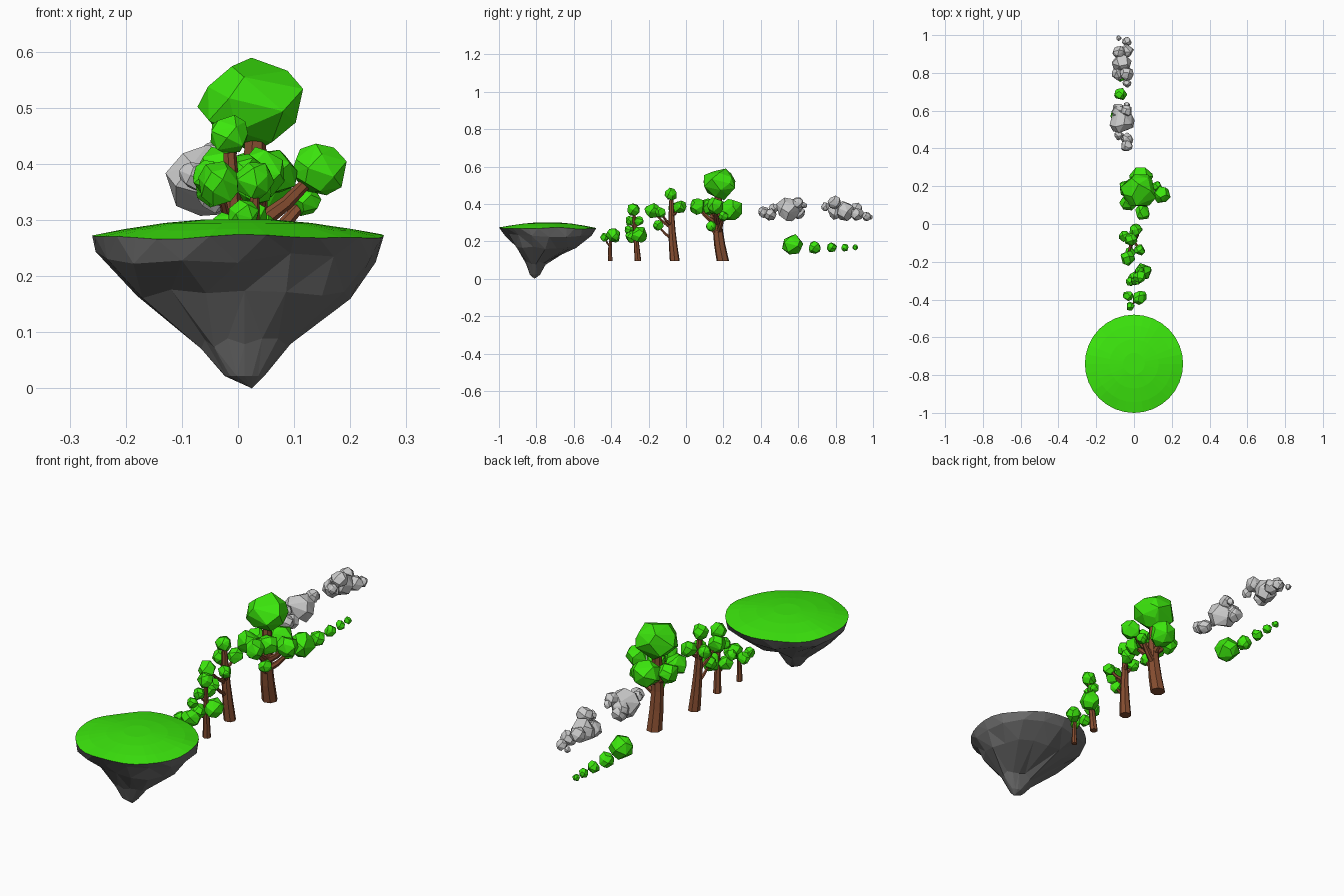
import bpy, bmesh, math, random
from mathutils import Vector

if "Cube" in bpy.data.objects:
    bpy.data.objects.remove(bpy.data.objects["Cube"])

random.seed(7)


def material(name, color):
    m = bpy.data.materials.new(name)
    m.diffuse_color = (*color, 1)
    m.use_nodes = True
    m.node_tree.nodes["Principled BSDF"].inputs["Base Color"].default_value = m.diffuse_color
    return m


GREEN = material("leaf_green", (0.045, 0.8, 0.004))
BROWN = material("bark_brown", (0.24, 0.075, 0.03))
STONE = material("dark_stone", (0.14, 0.14, 0.14))


def finish(bm, name, mat=None):
    bmesh.ops.recalc_face_normals(bm, faces=bm.faces)
    me = bpy.data.meshes.new(name)
    bm.to_mesh(me)
    bm.free()
    ob = bpy.data.objects.new(name, me)
    bpy.context.collection.objects.link(ob)
    if mat:
        me.materials.append(mat)
    return ob


def blob(bm, x, y, z, r, n=18):
    """Chunky faceted ball: convex hull of jittered points on a sphere."""
    c, spin, verts = Vector((x, y, z)), random.uniform(0, 6.28), []
    for i in range(n):
        h = 1 - 2 * (i + 0.5) / n
        a = spin + i * 2.39996 + random.uniform(-0.35, 0.35)
        s = math.sqrt(1 - h * h)
        k = r * random.uniform(0.98, 1.16)
        verts.append(bm.verts.new(c + k * Vector((s * math.cos(a), s * math.sin(a), h))))
    res = bmesh.ops.convex_hull(bm, input=verts)
    junk = [g for g in res["geom_interior"] if isinstance(g, bmesh.types.BMVert)]
    if junk:
        bmesh.ops.delete(bm, geom=junk, context='VERTS')


def blobs(name, items, mat=None):
    bm = bmesh.new()
    for it in items:
        blob(bm, *it)
    return finish(bm, name, mat)


def bridge(bm, rings):
    for a, b in zip(rings, rings[1:]):
        n = len(a)
        for k in range(n):
            bm.faces.new((a[k], a[(k + 1) % n], b[(k + 1) % n], b[k]))


def circle(n):
    return [2 * math.pi * k / n for k in range(n)]


def tube(bm, pts, r0, r1, sides=7):
    """Tapered branch following a path."""
    rings, last = [], len(pts) - 1
    for i, p in enumerate(pts):
        d = (pts[min(i + 1, last)] - pts[max(i - 1, 0)]).normalized()
        if i == 0 and d.z > 0.9:
            d = Vector((0, 0, 1))
        q = Vector((0, 0, 1)).rotation_difference(d)
        r = r0 + (r1 - r0) * i / last
        rings.append([bm.verts.new(p + q @ Vector((r * math.cos(a), r * math.sin(a), 0)))
                      for a in circle(sides)])
    bridge(bm, rings)
    bm.faces.new(rings[0])
    bm.faces.new(rings[-1])


def tree(name, base, top, bend, r0, r1, leaves):
    """Trunk bowed by bend along y, with a branch to each leaf clump."""
    bm = bmesh.new()
    base, top = Vector(base), Vector(top)

    def trunk(t):
        return base.lerp(top, t) + Vector((0, bend * math.sin(math.pi * t), 0))

    tube(bm, [trunk(i / 4) for i in range(5)], r0, r1)
    for leaf in leaves:
        end = Vector(leaf[:3])
        if (end - top).length > 0.045:
            # branches leave the trunk a little below their clump
            reach = (end - trunk(0.5)).xy.length
            t = (end.z - 0.02 - 0.7 * reach - base.z) / (top.z - base.z)
            start = trunk(min(0.9, max(0.3, t)))
            mid = start.lerp(end, 0.5) - Vector((0, 0, 0.008))
            tube(bm, [start, mid, end], r1 * 0.8, r1 * 0.45, 6)
    finish(bm, name + "_trunk", BROWN)
    blobs(name + "_leaves", leaves, GREEN)


# floating island: grass dome
CY, R = -0.74, 0.26


def rim_z(a):
    return 0.27 + 0.003 * math.sin(4 * a + 1) + 0.002 * math.sin(7 * a)


bm = bmesh.new()
rings = []
for f in (1, 0.78, 0.5, 0.22):
    rings.append([bm.verts.new((R * f * math.cos(a), CY + R * f * math.sin(a),
                                0.27 + (rim_z(a) - 0.27) * f ** 4 + 0.033 * (1 - f * f)))
                  for a in circle(32)])
bridge(bm, rings)
bm.faces.new(rings[-1])
finish(bm, "island_grass", GREEN)

# floating island: rock underside (z, centre y, half width, half depth)
bm = bmesh.new()
rings = []
profile = [(0.27, CY, R, R), (0.233, -0.732, 0.254, 0.244), (0.17, -0.752, 0.19, 0.168),
           (0.08, -0.803, 0.082, 0.055), (0.022, -0.808, 0.036, 0.028)]
for i, (z, cy, rx, ry) in enumerate(profile):
    ring = []
    for a in circle(16):
        j = random.uniform(0.93, 1.04) if i else 1
        zz = z + random.uniform(-0.012, 0.012) * (i < 4) if i else rim_z(a)
        ring.append(bm.verts.new((0.012 * (i > 1) + rx * j * math.cos(a), cy + ry * j * math.sin(a), zz)))
    rings.append(ring)
bridge(bm, rings)
tip = bm.verts.new((0.025, -0.81, 0))
for k in range(16):
    bm.faces.new((rings[-1][k], rings[-1][(k + 1) % 16], tip))
# divide the rim edges so it meets the grass circle
for e in [e for e in bm.edges if e.is_boundary]:
    v = bmesh.utils.edge_split(e, e.verts[0], 0.5)[1]
    a = math.atan2(v.co.y - CY, v.co.x)
    v.co = (R * math.cos(a), CY + R * math.sin(a), rim_z(a))
bmesh.ops.triangulate(bm, faces=bm.faces)
finish(bm, "island_rock", STONE)

# four trees, growing in size
tree("tiny_tree", (0.01, -0.405, 0.095), (0.01, -0.4, 0.22), -0.004, 0.013, 0.008,
     [(0.03, -0.39, 0.235, 0.038), (-0.02, -0.435, 0.222, 0.023), (-0.03, -0.38, 0.22, 0.027)])
tree("small_tree", (0.02, -0.257, 0.095), (0.03, -0.28, 0.36), 0, 0.018, 0.008,
     [(0.03, -0.28, 0.37, 0.033), (0.01, -0.3, 0.31, 0.026), (0.03, -0.25, 0.31, 0.025),
      (-0.02, -0.305, 0.262, 0.024), (0.05, -0.25, 0.235, 0.042), (0, -0.29, 0.225, 0.033)])
tree("medium_tree", (0, -0.06, 0.095), (-0.015, -0.078, 0.42), -0.006, 0.027, 0.012,
     [(-0.017, -0.08, 0.452, 0.034), (-0.035, -0.18, 0.365, 0.038), (0.03, -0.137, 0.355, 0.029),
      (-0.02, -0.15, 0.285, 0.027), (0.01, -0.033, 0.385, 0.035), (-0.05, -0.065, 0.375, 0.03)])
tree("large_tree", (0.025, 0.197, 0.095), (0.03, 0.172, 0.44), -0.015, 0.034, 0.02,
     [(0.145, 0.155, 0.39, 0.046), (0.035, 0.245, 0.37, 0.06), (-0.03, 0.115, 0.38, 0.047),
      (0.045, 0.06, 0.385, 0.042), (-0.035, 0.185, 0.37, 0.045), (0.12, 0.2, 0.335, 0.026),
      (0.06, 0.135, 0.385, 0.042), (0.045, 0.135, 0.28, 0.028)])

# tapering crown of the large tree: wide on top, narrower below
crown = blobs("large_tree_crown", [(0, 0, 0, 1, 22)], GREEN)
for v in crown.data.vertices:
    x, y, z = v.co
    w = 0.97 + 0.13 * z
    v.co = (0.027 + 0.09 * x * w, 0.178 + 0.092 * y * w, 0.506 + 0.078 * z)

# row of bushes, shrinking and closing up
y, r = 0.57, 0.053
for i in range(5):
    blobs("bush_%d" % (i + 1), [(-0.07, y, 0.168 + 0.017 * (i == 0), r)], GREEN)
    y += 0.117 * 0.78 ** i
    r *= 0.63 if i == 0 else 0.78


# clouds: puffs (y, z, r) alternate either side of the cloud's middle
def cloud(name, puffs):
    blobs(name, [(-0.065 + (0.027 if i % 2 else -0.015) * (i > 0), *p) for i, p in enumerate(puffs)])


cloud("cloud_near", [(0.545, 0.372, 0.064), (0.415, 0.357, 0.031), (0.47, 0.378, 0.025),
                     (0.45, 0.345, 0.032), (0.59, 0.37, 0.036), (0.6, 0.408, 0.03),
                     (0.605, 0.355, 0.034), (0.63, 0.393, 0.017)])
cloud("cloud_far", [(0.85, 0.362, 0.05), (0.795, 0.408, 0.035), (0.8, 0.355, 0.038),
                    (0.745, 0.386, 0.023), (0.91, 0.372, 0.032), (0.915, 0.345, 0.034),
                    (0.984, 0.33, 0.014), (0.965, 0.333, 0.024)])
